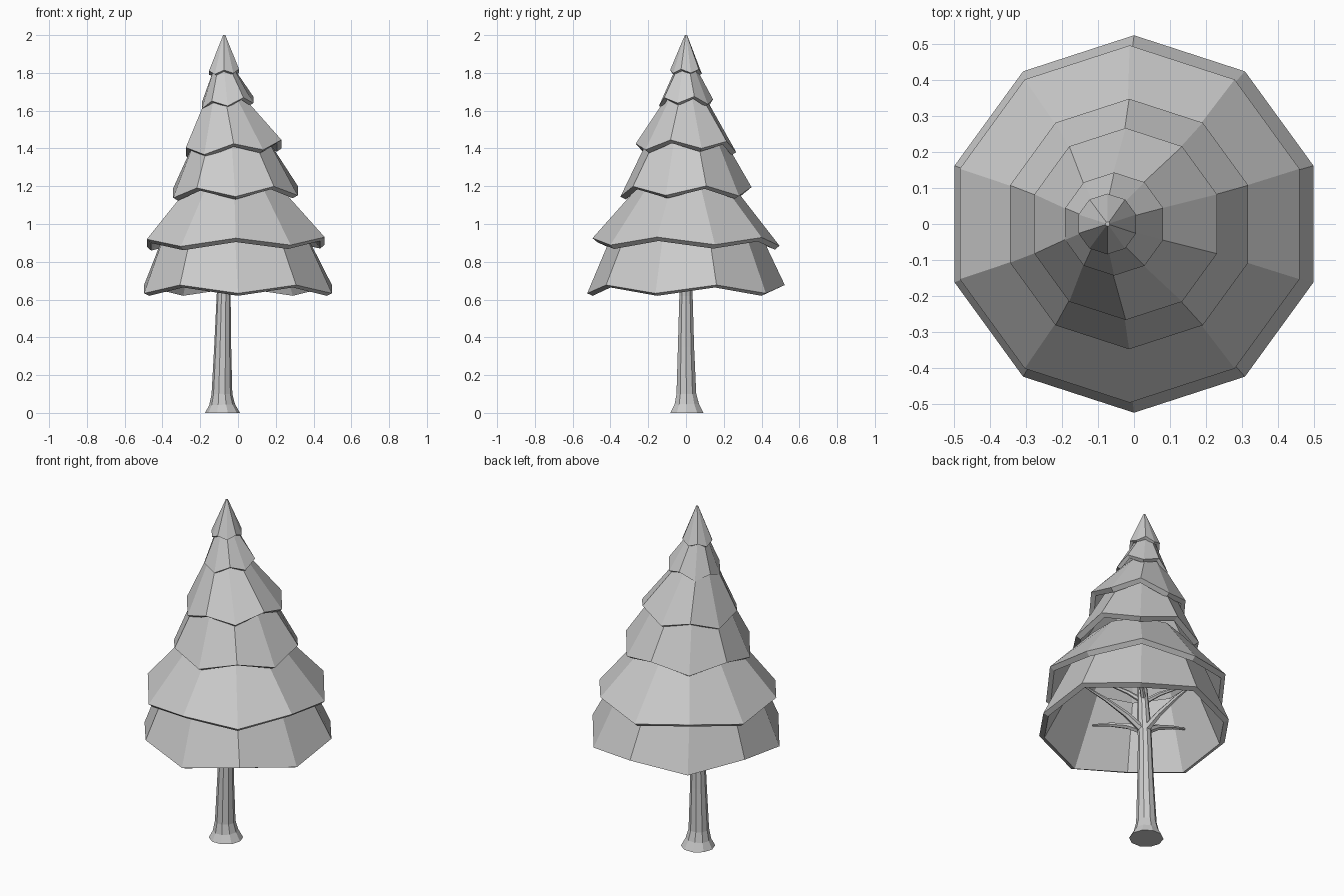
import bpy, bmesh, math
from mathutils import Vector

if "Cube" in bpy.data.objects:
    bpy.data.objects.remove(bpy.data.objects["Cube"])

N = 10


def finish(name, bm):
    bmesh.ops.recalc_face_normals(bm, faces=bm.faces)
    me = bpy.data.meshes.new(name)
    bm.to_mesh(me)
    bm.free()
    ob = bpy.data.objects.new(name, me)
    bpy.context.collection.objects.link(ob)
    return ob


def bridge(bm, a, b):
    n = len(a)
    for i in range(n):
        bm.faces.new((a[i], a[(i + 1) % n], b[(i + 1) % n], b[i]))


# Foliage tier: ten-sided shell with a zigzag rim and a real thickness
def tier(name, cx, r, z_low, z_high, odd_low, tilt, top_cx, top_r, top_z, t, closed=False):
    bm = bmesh.new()
    slope = Vector((top_z - (z_low + z_high) / 2, r - top_r)).normalized()

    def ring(c, rad, zl, zh, tl):
        vs = []
        for k in range(N):
            a = math.radians(90 + 36 * k)
            low = (k % 2 == 1) == odd_low
            dx = rad * math.cos(a)
            vs.append(bm.verts.new((c + dx, rad * math.sin(a), (zl if low else zh) + tl * dx)))
        return vs

    dr, dz = slope.x * t, slope.y * t
    outer = ring(cx, r, z_low, z_high, tilt)
    outer_top = ring(top_cx, top_r, top_z, top_z, 0)
    inner_top = ring(top_cx, max(top_r - dr, 0.002), top_z - dz, top_z - dz, 0)
    inner = ring(cx, r - dr, z_low - dz, z_high - dz, tilt)
    bridge(bm, outer, outer_top)
    bridge(bm, inner_top, inner)
    bridge(bm, inner, outer)
    if closed:
        bm.faces.new(outer_top)
        bm.faces.new(inner_top)
    else:
        bridge(bm, outer_top, inner_top)
    return finish(name, bm)


tier("foliage_tier_1", 0.0, 0.523, 0.633, 0.677, True, 0.0, -0.02, 0.36, 1.02, 0.032)
tier("foliage_tier_2", -0.012, 0.495, 0.885, 0.925, False, 0.012, -0.02, 0.25, 1.20, 0.032)
tier("foliage_tier_3", -0.0135, 0.347, 1.145, 1.195, True, 0.02, -0.035, 0.20, 1.45, 0.032)
tier("foliage_tier_4", -0.023, 0.266, 1.38, 1.425, False, 0.08, -0.07, 0.097, 1.68, 0.03)
tier("foliage_tier_5", -0.055, 0.143, 1.625, 1.66, True, 0.11, -0.075, 0.052, 1.83, 0.022)
tier("foliage_tip", -0.074, 0.084, 1.795, 1.815, False, 0.06, -0.073, 0.006, 2.0, 0.02, True)


# Tapered limb through a list of (x, y, z, radius) stations
def limb(name, pts, sides):
    bm = bmesh.new()
    rings = []
    for i, p in enumerate(pts):
        a, b = pts[max(i - 1, 0)], pts[min(i + 1, len(pts) - 1)]
        d = Vector(b[:3]) - Vector(a[:3])
        q = Vector((0, 0, 1)).rotation_difference(d)
        if i == 0 and p[2] == 0:
            q.identity()
        rings.append([bm.verts.new(Vector(p[:3]) + q @ Vector((
            p[3] * math.cos(math.tau * k / sides), p[3] * math.sin(math.tau * k / sides), 0)))
            for k in range(sides)])
    for a, b in zip(rings, rings[1:]):
        bridge(bm, a, b)
    bm.faces.new(rings[0])
    bm.faces.new(rings[-1])
    return finish(name, bm)


# Trunk with flared foot
limb("trunk", [(-0.082, 0.005, 0, 0.092), (-0.084, 0.004, 0.045, 0.068),
               (-0.085, 0.002, 0.10, 0.055), (-0.081, 0, 0.35, 0.045),
               (-0.076, 0, 0.62, 0.037), (-0.07, 0, 0.70, 0.038),
               (-0.06, 0, 0.90, 0.027), (-0.05, 0, 1.10, 0.012)], 10)

# Branches under the foliage, in two whorls
for whorl, (z0, rise, reach, rad, angles) in enumerate((
        (0.66, 0.17, 0.36, 0.019, (-10, 100, 190, 280)),
        (0.84, 0.13, 0.28, 0.013, (40, 145, 235, 325)))):
    for i, deg in enumerate(angles):
        ca, sa = math.cos(math.radians(deg)), math.sin(math.radians(deg))
        limb(f"branch_{whorl + 1}_{i + 1}",
             [(-0.07 + ca * reach * f, sa * reach * f, z0 + rise * g, rad * s)
              for f, g, s in ((0, 0, 1.2), (0.3, 0.42, 0.9), (0.65, 0.75, 0.6), (1, 1, 0.3))], 6)
